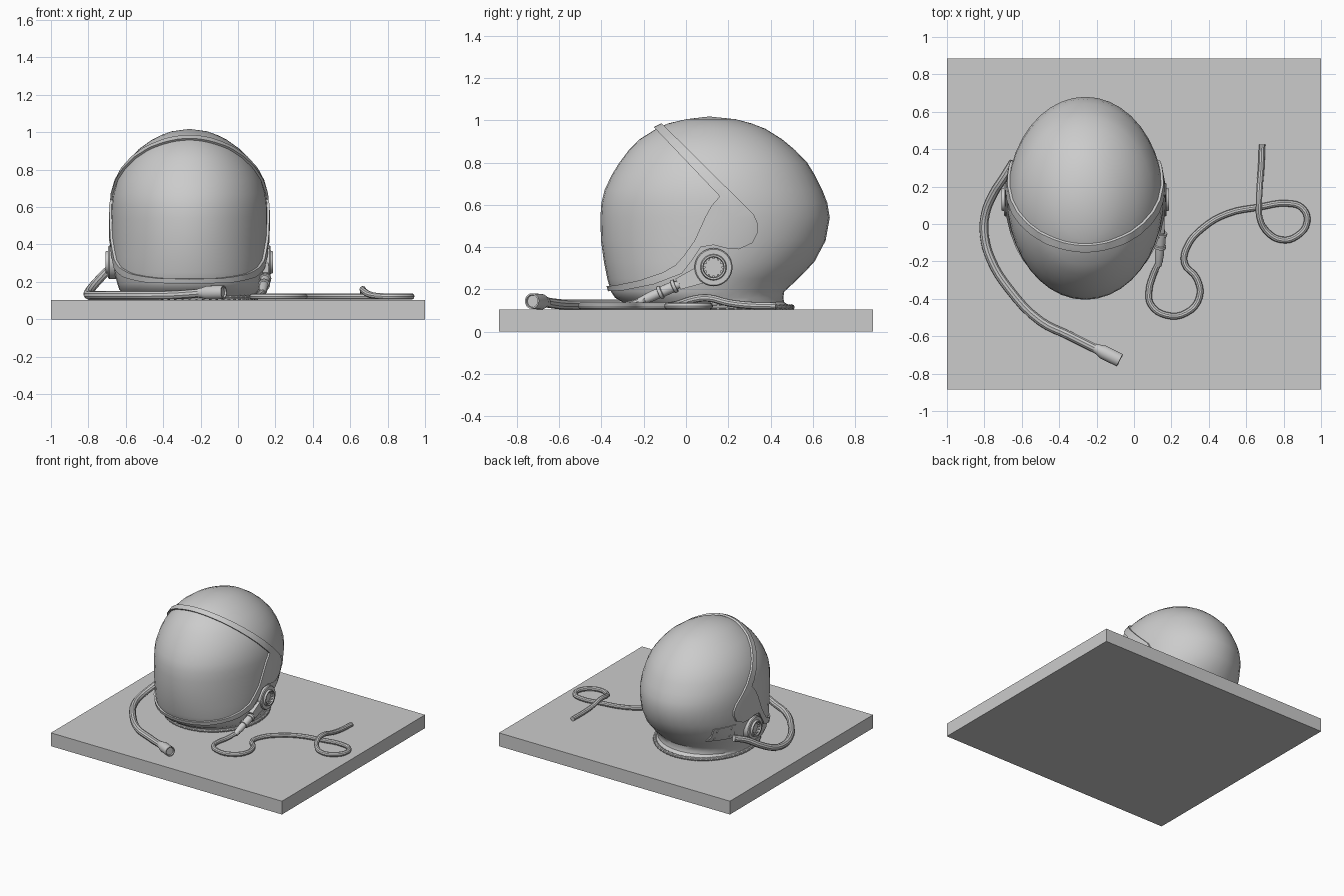
import bpy, bmesh, math
from mathutils import Vector

if "Cube" in bpy.data.objects:
    bpy.data.objects.remove(bpy.data.objects["Cube"])

CX = -0.26          # helmet centre line
TOP = 0.104         # table top height


def obj_from_bm(name, bm):
    bmesh.ops.recalc_face_normals(bm, faces=bm.faces)
    me = bpy.data.meshes.new(name)
    bm.to_mesh(me)
    bm.free()
    ob = bpy.data.objects.new(name, me)
    bpy.context.collection.objects.link(ob)
    return ob


def loft(bm, rings, close_start=False, close_end=False):
    vs = [[bm.verts.new(p) for p in r] for r in rings]
    for a, b in zip(vs, vs[1:]):
        n = len(a)
        for i in range(n):
            j = (i + 1) % n
            bm.faces.new((a[i], a[j], b[j], b[i]))
    if close_start:
        bm.faces.new(vs[0][::-1])
    if close_end:
        bm.faces.new(vs[-1])
    return vs


def box(name, lo, hi):
    bm = bmesh.new()
    r = [[(lo[0], lo[1], z), (hi[0], lo[1], z), (hi[0], hi[1], z), (lo[0], hi[1], z)]
         for z in (lo[2], hi[2])]
    loft(bm, r, True, True)
    return obj_from_bm(name, bm)


def prism(name, poly, x0, x1):
    """Side-view (y, z) outline extruded along x."""
    bm = bmesh.new()
    loft(bm, [[(x, y, z) for y, z in poly] for x in (x0, x1)], True, True)
    return obj_from_bm(name, bm)


def lathe(name, profile, origin, direction, seg=24):
    """Turned part: (radius, height) profile around a direction."""
    q = Vector(direction).to_track_quat('Z', 'Y')
    o = Vector(origin)
    bm = bmesh.new()
    loft(bm, [[o + q @ Vector((r * math.cos(t), r * math.sin(t), h))
               for t in (2 * math.pi * i / seg for i in range(seg))] for r, h in profile], True, True)
    return obj_from_bm(name, bm)


def tube(name, pts, radius, cyclic=False):
    cu = bpy.data.curves.new(name, 'CURVE')
    cu.dimensions = '3D'
    cu.bevel_depth, cu.bevel_resolution, cu.resolution_u = radius, 3, 4
    cu.use_fill_caps = True
    sp = cu.splines.new('BEZIER')
    sp.bezier_points.add(len(pts) - 1)
    for b, p in zip(sp.bezier_points, pts):
        b.co = p
        b.handle_left_type = b.handle_right_type = 'AUTO'
    sp.use_cyclic_u = cyclic
    ob = bpy.data.objects.new(name, cu)
    bpy.context.collection.objects.link(ob)
    bpy.ops.object.select_all(action='DESELECT')
    bpy.context.view_layer.objects.active = ob
    ob.select_set(True)
    bpy.ops.object.convert(target='MESH')
    return bpy.context.object


# Table slab
box("table_slab", (-1, -0.885, 0), (1, 0.885, TOP))

# Helmet shell: elliptical sections (z, front y, back y, half width)
SECTIONS = [
    (.105, -.28, .50, .36), (.122, -.28, .49, .355), (.14, -.30, .465, .36),
    (.16, -.335, .46, .375), (.19, -.355, .465, .385), (.25, -.372, .53, .40),
    (.33, -.388, .607, .41), (.43, -.402, .66, .416), (.54, -.405, .68, .418),
    (.61, -.40, .668, .416), (.67, -.385, .645, .408), (.74, -.352, .61, .388),
    (.80, -.315, .573, .36), (.86, -.27, .515, .318), (.91, -.22, .455, .27),
    (.96, -.14, .375, .20), (.985, -.085, .31, .15), (1.005, 0, .235, .095)]


def shell(name):
    bm = bmesh.new()
    seg = 40
    rings = []
    for z, f, b, w in SECTIONS:
        c, l = (f + b) / 2, (b - f) / 2
        rings.append([(CX + w * math.cos(t), c + l * math.sin(t), z)
                      for t in (2 * math.pi * i / seg for i in range(seg))])
    last = loft(bm, rings)[-1]
    pole = bm.verts.new((CX, .11, 1.018))
    for i in range(seg):
        bm.faces.new((last[i], last[(i + 1) % seg], pole))
    return obj_from_bm(name, bm)


def shell_patch(name, poly, thick, x0=-1.0, x1=0.5):
    """Raised piece of the shell cut out by a side-view outline."""
    ob = shell(name)
    cutter = prism("cutter", poly, x0, x1)
    cutter.hide_render = True
    so = ob.modifiers.new("thick", 'SOLIDIFY')
    so.thickness, so.offset = thick, 0
    bo = ob.modifiers.new("cut", 'BOOLEAN')
    bo.operation, bo.solver, bo.object = 'INTERSECT', 'EXACT', cutter
    bpy.context.view_layer.objects.active = ob
    for m in ("thick", "cut"):
        bpy.ops.object.modifier_apply(modifier=m)
    bpy.data.objects.remove(cutter)
    return ob


shell("helmet_shell")

# Visor frame: brow band, side lobes and chin strip
outer = [(-.17, 1.04), (.32, .555), (.338, .515), (.34, .47), (.315, .42), (.25, .39),
         (.19, .395), (.13, .41), (.07, .40), (.03, .34), (-.02, .275), (-.15, .225),
         (-.3, .195), (-.45, .187)]
inner = [(-.45, .213), (-.34, .218), (-.22, .243), (-.11, .28), (-.05, .315), (-.01, .36),
         (.04, .43), (.09, .54), (.12, .595), (.16, .64), (-.2, 1.018)]
shell_patch("visor_frame", outer + inner, .026)

# Screwed plate on the left rear
shell_patch("side_plate", [(.31, .28), (.47, .28), (.47, .39), (.31, .39)], .014, x1=CX)
for i, (y, z) in enumerate([(.34, .305), (.44, .305), (.34, .365), (.44, .365)]):
    octagon = [(y + .009 * math.cos(k * math.pi / 4), z + .009 * math.sin(k * math.pi / 4))
               for k in range(8)]
    shell_patch(f"plate_screw_{i}", octagon, .024, x1=CX)

# Round side hubs with lugs inside the ring
HUB = [(.09, -.03), (.09, .018), (.085, .024), (.062, .024), (.058, .038),
       (.05, .038), (.047, .012), (.002, .012)]
for side, s in (("right", 1), ("left", -1)):
    x = CX + s * .41
    lathe(f"{side}_hub", HUB, (x, .13, .305), (s, 0, 0), 32)
    for i in range(12):
        a = i * math.pi / 6
        lathe(f"{side}_hub_lug_{i}", [(.006, 0), (.006, .03)],
              (x, .13 + .043 * math.cos(a), .305 + .043 * math.sin(a)), (s, 0, 0), 6)

# Right arm and cable connector
prism("hub_arm", [(.10, .335), (-.05, .25), (-.025, .2), (.12, .24)], .13, .163)
start, end = Vector((.148, -.03, .226)), Vector((.13, -.225, .14))
lathe("cable_connector", [(.018, 0), (.02, .02), (.032, .02), (.032, .035), (.026, .038),
                          (.026, .09), (.032, .093), (.032, .108), (.024, .11),
                          (.024, .15), (.018, .21)], start, end - start, 16)

# Thin cable with a loop on the table
flat = TOP + .018
cable = [(.14, -.19, .153), (.10, -.28, .125), (.08, -.36), (.09, -.43), (.17, -.487), (.28, -.475),
         (.35, -.39), (.335, -.29), (.27, -.21), (.285, -.12), (.37, -.02), (.50, .055),
         (.67, .09), (.82, .11), (.90, .085), (.925, .01), (.87, -.065), (.79, -.085),
         (.71, -.04, .13), (.672, .03, .152), (.668, .1, .16), (.672, .2, .137),
         (.68, .3, .125), (.685, .425)]
tube("cable", [p if len(p) == 3 else (*p, flat) for p in cable], .0175)

# Thick hose and its end coupling
hose = [(-.645, .33, .29), (-.695, .25, .26), (-.75, .165, .205), (-.795, .05, .15),
        (-.80, -.06, .13), (-.765, -.19, .128), (-.67, -.345, .128), (-.50, -.52, .128),
        (-.35, -.595, .13), (-.20, -.67, .14)]
tube("hose", hose, .024)
lathe("hose_coupling", [(.025, 0), (.028, .02), (.037, .05), (.037, .15), (.03, .15), (.028, .14)],
      (-.21, -.662, .14), (.135, -.067, .005), 20)

# Ridged neck ring
yc, ry, rx = .11, .39, .36
ring = [(CX + rx * math.cos(t), yc + ry * math.sin(t), TOP + .012)
        for t in (2 * math.pi * i / 24 for i in range(24))]
tube("neck_ring", ring, .012, True)
for i in range(60):
    t = 2 * math.pi * i / 60
    p = (CX + rx * math.cos(t), yc + ry * math.sin(t), TOP + .012)
    lathe(f"ring_ridge_{i}", [(.014, -.005), (.014, .005)], p,
          (-rx * math.sin(t), ry * math.cos(t), 0), 8)

# Smooth shading with sharp edges kept
bpy.ops.object.select_all(action='SELECT')
bpy.context.view_layer.objects.active = bpy.data.objects["helmet_shell"]
bpy.ops.object.shade_smooth_by_angle(angle=math.radians(35))
